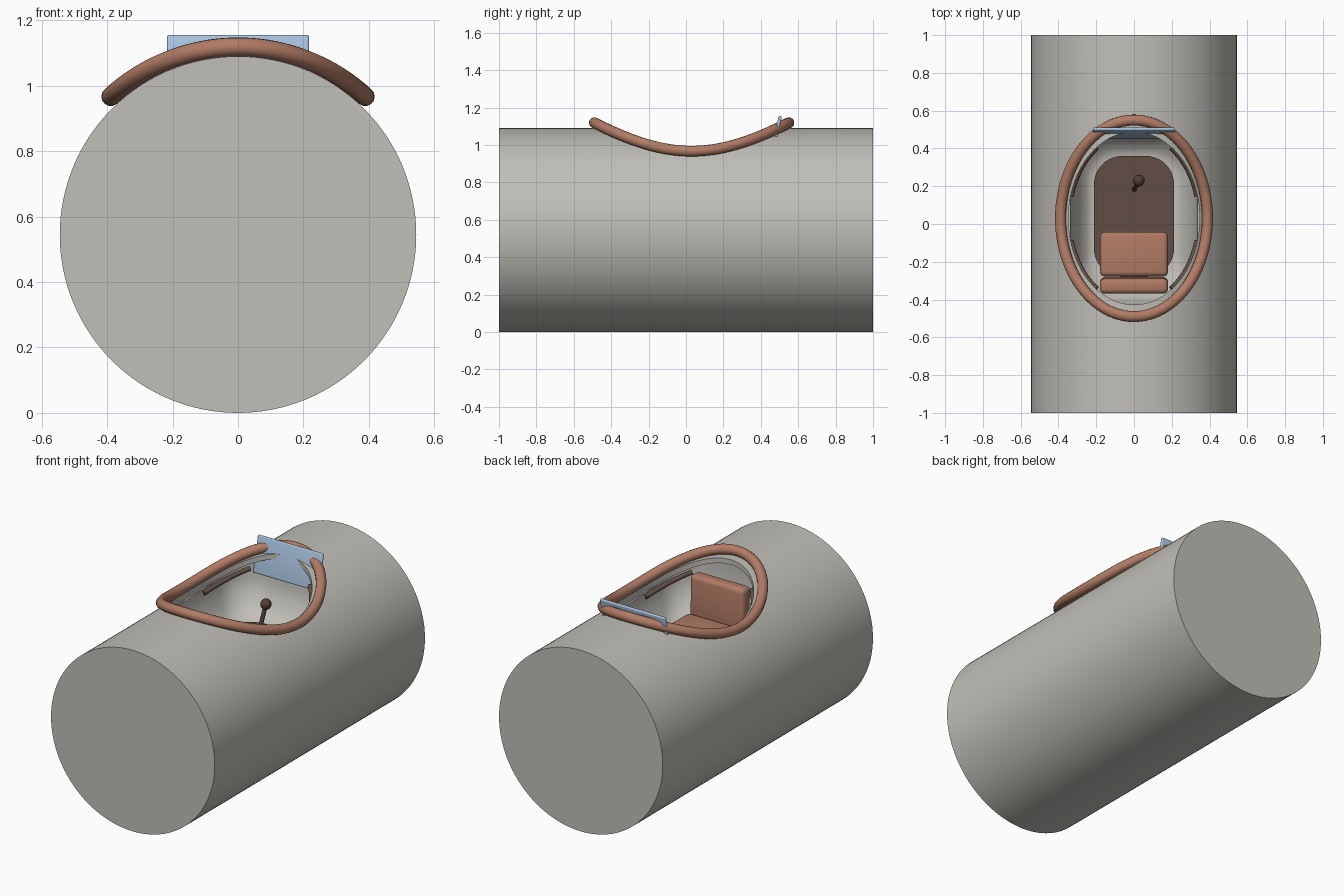
import bpy, bmesh, math
from mathutils import Vector

if "Cube" in bpy.data.objects:
    bpy.data.objects.remove(bpy.data.objects["Cube"])

R, CZ, CY = 0.545, 0.545, 0.03   # hull radius, axis height, cockpit centre


def mat(name, rgb):
    m = bpy.data.materials.new(name)
    m.diffuse_color = (*rgb, 1)
    m.use_nodes = True
    m.node_tree.nodes["Principled BSDF"].inputs["Base Color"].default_value = m.diffuse_color
    return m


GREY = mat("warm grey", (0.53, 0.52, 0.48))
TAN = mat("tan leather", (0.44, 0.20, 0.13))
BROWN = mat("dark brown", (0.12, 0.075, 0.058))
DARK = mat("stick brown", (0.085, 0.05, 0.038))
BLUE = mat("pale blue", (0.39, 0.54, 0.73))


def smooth(o, angle=35):
    bpy.ops.object.select_all(action='DESELECT')
    o.select_set(True)
    bpy.context.view_layer.objects.active = o
    bpy.ops.object.shade_smooth_by_angle(angle=math.radians(angle))


def apply_mods(o):
    dg = bpy.context.evaluated_depsgraph_get()
    me = bpy.data.meshes.new_from_object(o.evaluated_get(dg))
    o.modifiers.clear()
    o.data = me


def boolean(o, cutter, op):
    b = o.modifiers.new("cut", 'BOOLEAN')
    b.operation, b.object, b.solver = op, cutter, 'EXACT'
    apply_mods(o)
    bpy.data.objects.remove(cutter)


def loft(name, rings, m):
    """Closed solid through rings of equal point count, bottom to top."""
    bm = bmesh.new()
    vs = [[bm.verts.new(p) for p in r] for r in rings]
    n = len(vs[0])
    for a, b in zip(vs, vs[1:]):
        for i in range(n):
            j = (i + 1) % n
            bm.faces.new((a[i], a[j], b[j], b[i]))
    bm.faces.new(vs[0][::-1])
    bm.faces.new(vs[-1])
    me = bpy.data.meshes.new(name)
    bm.to_mesh(me)
    bm.free()
    o = bpy.data.objects.new(name, me)
    bpy.context.collection.objects.link(o)
    me.materials.append(m)
    return o


def round_rect(hx, hy, r, z, cy=CY):
    pts = []
    for k, (sx, sy) in enumerate(((1, 1), (-1, 1), (-1, -1), (1, -1))):
        for i in range(13):
            a = math.radians(90 * k + 7.5 * i)
            pts.append((sx * (hx - r) + r * math.cos(a), cy + sy * (hy - r) + r * math.sin(a), z))
    return pts


def ellipse(a, b, z, n=96):
    return [(a * math.cos(t), CY + b * math.sin(t), z)
            for t in (2 * math.pi * i / n for i in range(n))]


def cylinder(name, r, depth):
    bpy.ops.mesh.primitive_cylinder_add(vertices=128, radius=r, depth=depth,
                                        location=(0, 0, CZ), rotation=(math.pi / 2, 0, 0))
    o = bpy.context.object
    o.name = name
    o.data.materials.append(GREY)
    return o


def box(name, size, loc, m, bevel, tilt=0):
    bpy.ops.mesh.primitive_cube_add(size=1, location=loc, rotation=(tilt, 0, 0))
    o = bpy.context.object
    o.name = name
    o.scale = size
    bpy.ops.object.transform_apply(location=False, rotation=False, scale=True)
    o.data.materials.append(m)
    b = o.modifiers.new("bevel", 'BEVEL')
    b.width, b.segments = bevel, 4
    apply_mods(o)
    smooth(o, 40)
    return o


def tube(name, pts, r, m, cyclic=False):
    c = bpy.data.curves.new(name, 'CURVE')
    c.dimensions = '3D'
    c.bevel_depth, c.bevel_resolution, c.use_fill_caps = r, 5, True
    s = c.splines.new('POLY')
    s.points.add(len(pts) - 1)
    for p, q in zip(s.points, pts):
        p.co = (*q, 1)
    s.use_cyclic_u = cyclic
    tmp = bpy.data.objects.new(name, c)
    bpy.context.collection.objects.link(tmp)
    me = bpy.data.meshes.new_from_object(
        tmp.evaluated_get(bpy.context.evaluated_depsgraph_get()))
    bpy.data.objects.remove(tmp)
    o = bpy.data.objects.new(name, me)
    bpy.context.collection.objects.link(o)
    me.materials.clear()
    me.materials.append(m)
    smooth(o, 50)
    return o


def saddle(a, b, r, t):
    """Point of an ellipse draped over a cylinder of radius r."""
    x = a * math.cos(t)
    return (x, CY + b * math.sin(t), CZ + math.sqrt(r * r - x * x))


# hull with a cockpit tub under an oval opening
hull = cylinder("hull", R, 2)
tub = loft("tub_cutter", [round_rect(0.22, 0.33, 0.15, 0.70),
                          round_rect(0.25, 0.37, 0.17, 0.715),
                          round_rect(0.29, 0.42, 0.18, 0.77),
                          round_rect(0.32, 0.45, 0.19, 0.84),
                          round_rect(0.335, 0.465, 0.2, 0.90),
                          round_rect(0.335, 0.465, 0.2, 1.2)], GREY)
boolean(tub, cylinder("shell_limit", 0.515, 1.8), 'INTERSECT')
boolean(hull, tub, 'DIFFERENCE')
boolean(hull, loft("opening_cutter", [ellipse(0.347, 0.457, 0.925),
                                      ellipse(0.347, 0.457, 1.3)], GREY), 'DIFFERENCE')
smooth(hull, 30)

# padded rim around the opening
tube("cockpit_rim", [saddle(0.389, 0.52, 0.574, 2 * math.pi * i / 128) for i in range(128)],
     0.029, TAN, True)

# dark trim strips under the opening edge, one per quarter
for k, (sx, sy) in enumerate(((1, 1), (-1, 1), (-1, -1), (1, -1))):
    pts = [saddle(0.345, 0.455, 0.492, math.radians(15 + 2.5 * i)) for i in range(17)]
    tube(f"edge_trim_{k + 1}", [(sx * x, CY + sy * (y - CY), z) for x, y, z in pts], 0.014, BROWN)

# floor mat
floor = loft("floor_mat", [round_rect(0.212, 0.32, 0.15, 0.695, 0.04),
                           round_rect(0.212, 0.32, 0.15, 0.712, 0.04)], BROWN)
smooth(floor, 40)

# seat
box("seat_cushion", (0.36, 0.235, 0.085), (0, -0.16, 0.745), TAN, 0.025)
box("seat_back", (0.36, 0.08, 0.28), (0, -0.325, 0.865), TAN, 0.025, 0.03)

# control stick
tube("control_stick", [(0, 0.18, 0.70), (0.025, 0.23, 0.905)], 0.012, DARK)
bpy.ops.mesh.primitive_uv_sphere_add(segments=24, ring_count=12, radius=0.031,
                                     location=(0.025, 0.23, 0.905))
bpy.context.object.name = "stick_knob"
bpy.context.object.data.materials.append(DARK)
smooth(bpy.context.object, 60)

# raked windscreen and instrument plate
box("windscreen_panel", (0.435, 0.017, 0.215), (0, 0.481, 1.05), BLUE, 0.007, -0.22)
